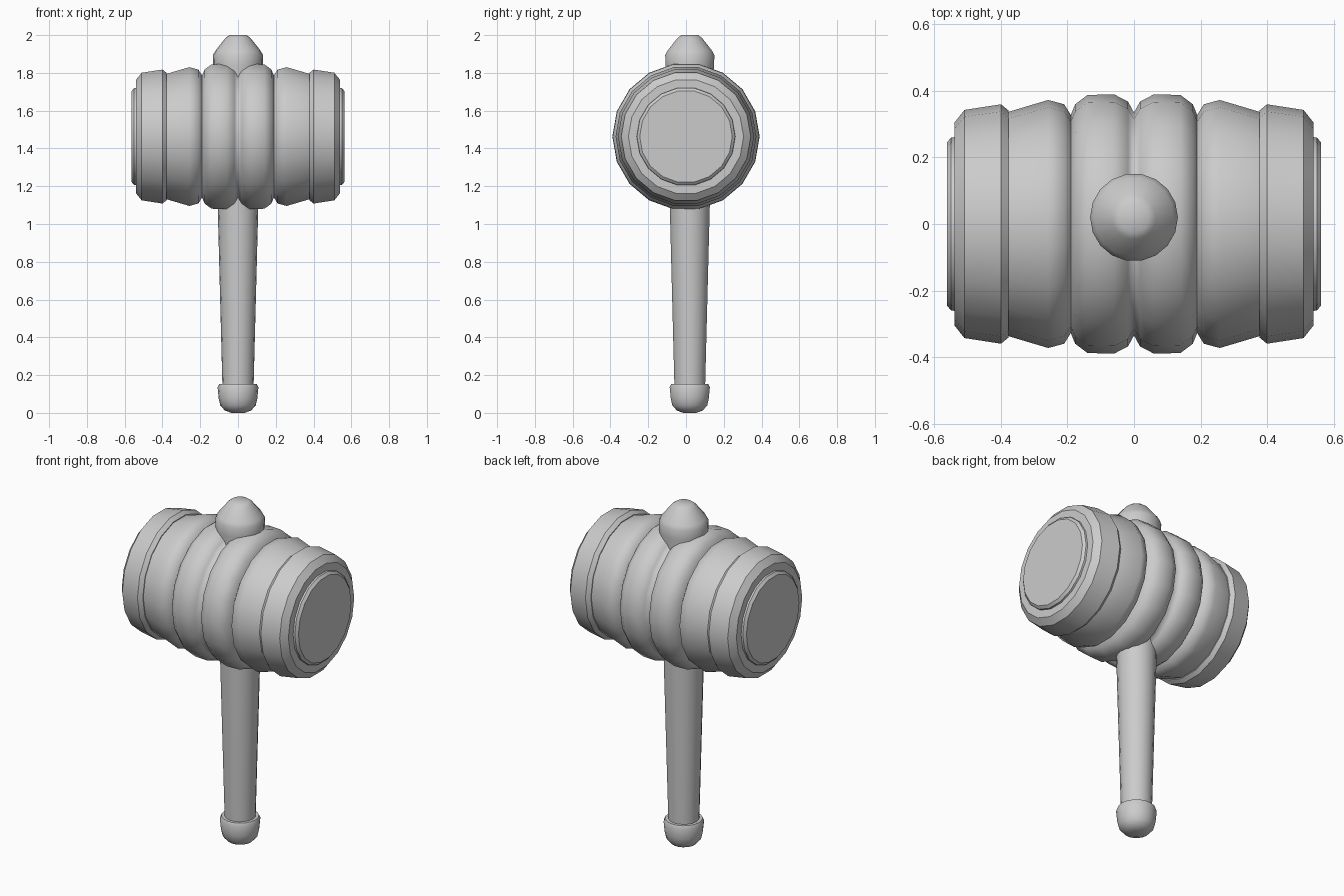
import bpy, bmesh, math

if "Cube" in bpy.data.objects:
    bpy.data.objects.remove(bpy.data.objects["Cube"])

SIDES = 18
HEAD_Z = 1.463
HANDLE_Y = 0.02


def lathe(name, profile, axis, origin, mirror=False, angle=35):
    """Spin (along, radius) points around X or Z; radius 0 closes an end."""
    bm = bmesh.new()
    rings = []
    for d, r in profile:
        count = 1 if r == 0 else SIDES
        ring = []
        for i in range(count):
            a = 2 * math.pi * i / SIDES
            c, s = r * math.cos(a), r * math.sin(a)
            ring.append(bm.verts.new((d, c, s) if axis == 'X' else (c, s, d)))
        rings.append(ring)
    for a, b in zip(rings, rings[1:]):
        for i in range(SIDES):
            j = (i + 1) % SIDES
            if len(a) == 1:
                bm.faces.new((a[0], b[i], b[j]))
            elif len(b) == 1:
                bm.faces.new((a[i], b[0], a[j]))
            else:
                bm.faces.new((a[i], b[i], b[j], a[j]))
    # profiles run so that the surface must face away from the axis
    bmesh.ops.recalc_face_normals(bm, faces=bm.faces)
    mesh = bpy.data.meshes.new(name)
    bm.to_mesh(mesh)
    bm.free()
    ob = bpy.data.objects.new(name, mesh)
    ob.location = origin
    bpy.context.collection.objects.link(ob)
    bpy.ops.object.select_all(action='DESELECT')
    ob.select_set(True)
    bpy.context.view_layer.objects.active = ob
    bpy.ops.object.shade_smooth_by_angle(angle=math.radians(angle))
    if mirror:
        ob.modifiers.new("mirror", 'MIRROR').use_axis[0] = True
    return ob


head = (0, 0, HEAD_Z)
grip = (0, HANDLE_Y, 0)

# Ribbed barrel: two bulging ribs and two tapered outer sections
lathe("barrel", [(0, 0.335), (0.018, 0.368), (0.06, 0.39), (0.14, 0.388),
                 (0.177, 0.36), (0.19, 0.328), (0.21, 0.36), (0.258, 0.373),
                 (0.385, 0.335)], 'X', head, True, 50)

# End bands with bevelled rims
lathe("end_band", [(0.378, 0.325), (0.378, 0.342), (0.40, 0.36), (0.51, 0.343),
                   (0.54, 0.305), (0.54, 0.25)], 'X', head, True, 30)

# Raised striking faces
lathe("striking_face", [(0.535, 0.262), (0.55, 0.26), (0.563, 0.245),
                        (0.563, 0)], 'X', head, True, 35)

# Tapered handle
lathe("handle", [(0.12, 0.082), (1.15, 0.109)], 'Z', grip)

# Rounded pommel at the foot
lathe("pommel", [(0, 0), (0, 0.035), (0.013, 0.07), (0.04, 0.094),
                 (0.075, 0.102), (0.135, 0.108), (0.153, 0.1), (0.153, 0.07)],
      'Z', grip, False, 50)

# Top knob with conical cap
lathe("top_knob", [(1.76, 0.125), (1.84, 0.131), (1.895, 0.132), (1.917, 0.12),
                   (1.985, 0.066), (2.0, 0.045), (2.0, 0)], 'Z', grip, False, 40)
